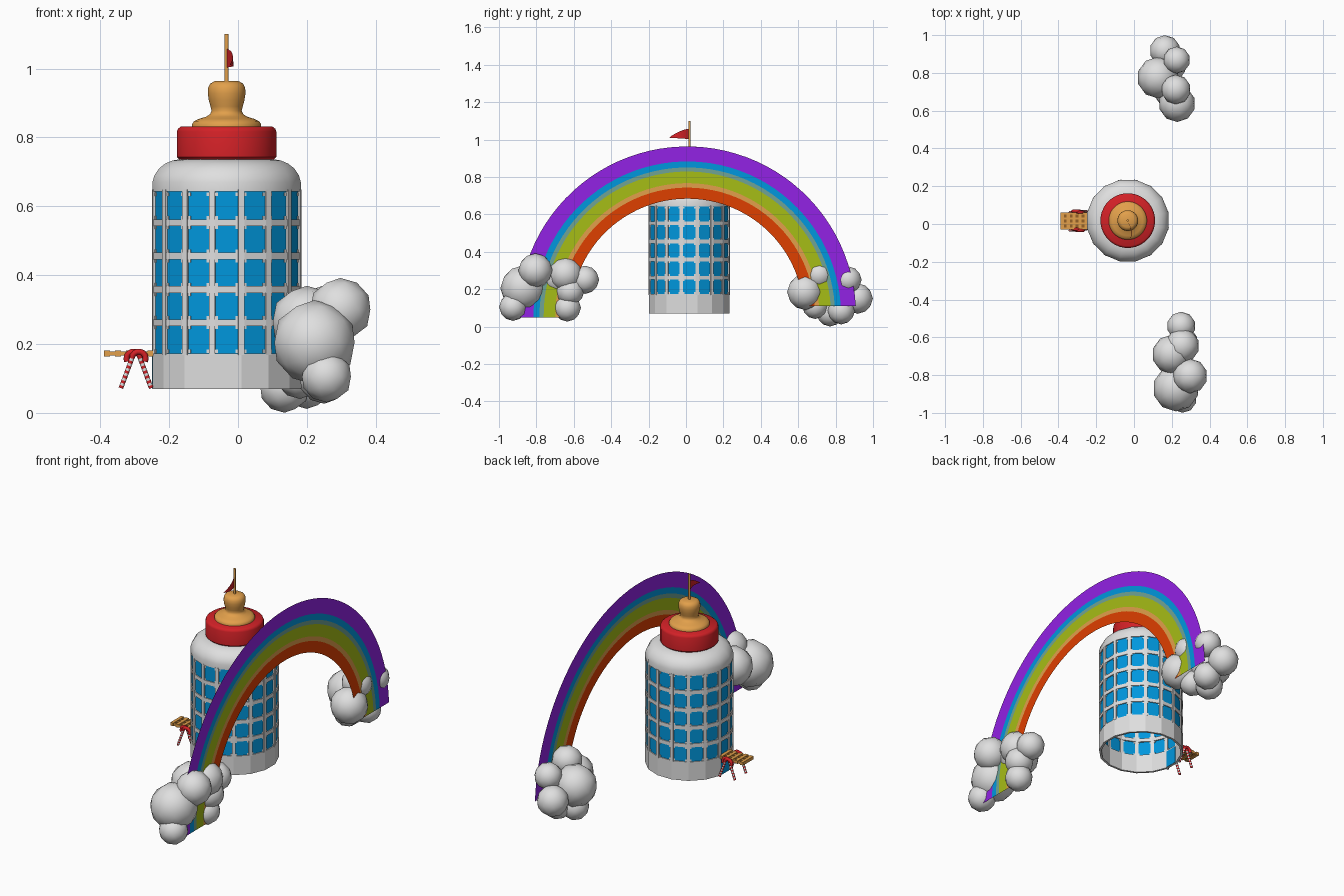
import bpy, bmesh, math
from mathutils import Vector, Matrix

if "Cube" in bpy.data.objects:
    bpy.data.objects.remove(bpy.data.objects["Cube"])

CX, CY = -0.033, 0.018          # tower axis
SIDES, APO = 16, 0.2155
RC = APO / math.cos(math.pi / SIDES)


def mat(name, r, g, b):
    m = bpy.data.materials.new(name)
    m.diffuse_color = (r, g, b, 1)
    m.use_nodes = True
    m.node_tree.nodes["Principled BSDF"].inputs["Base Color"].default_value = m.diffuse_color
    return m


WHITE = mat("white", 0.74, 0.74, 0.74)
BLUE = mat("window_blue", 0.0, 0.31, 0.73)
RED = mat("red", 0.65, 0.015, 0.02)
TAN = mat("tan", 0.76, 0.35, 0.07)
BROWN = mat("brown", 0.30, 0.12, 0.02)
PURPLE = mat("purple", 0.29, 0.016, 0.78)
TEAL = mat("grey_teal", 0.16, 0.37, 0.30)
GREEN = mat("yellow_green", 0.38, 0.51, 0.008)
ORANGE = mat("orange_red", 0.74, 0.05, 0.0)


def finish(name, bm, mats, smooth=None, fix=True):
    if fix:
        bmesh.ops.recalc_face_normals(bm, faces=bm.faces[:])
    me = bpy.data.meshes.new(name)
    bm.to_mesh(me)
    bm.free()
    for m in mats:
        me.materials.append(m)
    ob = bpy.data.objects.new(name, me)
    bpy.context.collection.objects.link(ob)
    if smooth:
        bpy.ops.object.select_all(action='DESELECT')
        ob.select_set(True)
        bpy.context.view_layer.objects.active = ob
        bpy.ops.object.shade_smooth_by_angle(angle=math.radians(smooth))
    return ob


def ring_skin(bm, profile, n, closed=False):
    off = math.pi / n
    rings = [[bm.verts.new((CX + r * math.cos(off + 2 * math.pi * i / n),
                            CY + r * math.sin(off + 2 * math.pi * i / n), z))
              for i in range(n)] for r, z in profile]
    pairs = list(zip(rings, rings[1:]))
    if closed:
        pairs.append((rings[-1], rings[0]))
    for a, b in pairs:
        for i in range(n):
            j = (i + 1) % n
            bm.faces.new((a[i], a[j], b[j], b[i]))


def lathe(name, profile, n, m, smooth=None, closed=False):
    bm = bmesh.new()
    ring_skin(bm, profile, n, closed)
    bmesh.ops.remove_doubles(bm, verts=bm.verts[:], dist=1e-5)
    return finish(name, bm, [m], smooth)


def box(bm, loc, size, rot=0.0):
    bmesh.ops.create_cube(bm, size=1, matrix=Matrix.Translation(loc)
                          @ Matrix.Rotation(rot, 4, 'Z') @ Matrix.Diagonal((*size, 1)))


def radial(r, a, z):
    return Vector((CX + r * math.cos(a), CY + r * math.sin(a), z))


# tower base, glass and shoulder
lathe("tower_base", [(RC, 0.07), (RC, 0.173), (RC - .012, 0.173), (RC - .012, 0.07)],
      SIDES, WHITE, closed=True)
lathe("window_glass", [(RC - .005, 0.165), (RC - .005, 0.65)], SIDES, BLUE)
lathe("tower_shoulder", [(RC - .012, 0.643), (RC, 0.643), (RC, 0.67), (RC - .006, 0.69),
                         (.200, .710), (.182, .724), (.160, .733), (.135, .737), (0, .737)],
      SIDES, WHITE, 40)

# glass door under the canopy
bm = bmesh.new()
box(bm, (CX - APO + .006, CY, .118), (.015, .070, .094))
finish("door_glass", bm, [BLUE])

# window lattice: uprights, rings and small corner tabs
bm = bmesh.new()
Z0, PITCH = 0.165, 0.0968
for i in range(SIDES):
    corner = 2 * math.pi * (i + .5) / SIDES
    box(bm, radial(RC - .006, corner, 0.408), (.012, .018, .48), corner)
    mid = 2 * math.pi * i / SIDES
    side = Vector((-math.sin(mid), math.cos(mid), 0))
    for k in range(5):
        for s in (-1, 1):
            for t in (-1, 1):
                p = radial(APO - .005, mid, Z0 + PITCH * (k + .5) + t * .0345) + side * s * .0305
                box(bm, p, (.004, .010, .010), mid)
for k in range(1, 5):
    z = Z0 + PITCH * k
    ring_skin(bm, [(RC, z - .01), (RC, z + .01), (RC - .012, z + .01), (RC - .012, z - .01)],
              SIDES, True)
finish("window_lattice", bm, [WHITE])

# red collar, rubber top and flagpole
lathe("collar", [(0, .736), (.138, .736), (.145, .743), (.145, .817), (.142, .825),
                 (.134, .831), (0, .831)], 32, RED, 40)
lathe("rubber_top", [(0, .828), (.101, .828), (.101, .838), (.095, .847), (.080, .854),
                     (.060, .860), (.048, .868), (.044, .877), (.047, .890), (.052, .908),
                     (.055, .928), (.054, .944), (.048, .956), (.036, .963), (0, .964)],
      32, TAN, 50)
lathe("flagpole", [(0, .95), (.0062, .95), (.0062, 1.1), (0, 1.1)], 8, TAN, 60)

# wavy pennant
bm = bmesh.new()
prev = None
for i in range(9):
    t = i / 8
    x = CX + .018 * math.sin(t * 2.6)
    y = CY - .004 - .105 * t
    pair = [bm.verts.new((x, y, 1.058 - .048 * t + .03 * t * (1 - t))),
            bm.verts.new((x + .010 * t * (1 - t), y, 1.003 + .007 * t))]
    if prev:
        bm.faces.new((prev[0], prev[1], pair[1], pair[0]))
    prev = pair
finish("flag", bm, [RED], 60)

# flat rainbow arch, ends cut level
bm = bmesh.new()
radii = [.902, .822, .790, .768, .706, .682, .623]
N = 48
rows = []
for r in radii:
    a0, a1 = math.asin(.05 / r), math.pi + math.asin(.012 / r)
    angles = [a0 + (a1 - a0) * i / N for i in range(N + 1)]
    rows.append([bm.verts.new((.28, .007 + r * math.cos(a), .061 + r * math.sin(a)))
                 for a in angles])
for b in range(6):
    for i in range(N):
        f = bm.faces.new((rows[b][i], rows[b][i + 1], rows[b + 1][i + 1], rows[b + 1][i]))
        f.material_index = b
finish("rainbow", bm, [PURPLE, BLUE, TEAL, GREEN, TAN, ORANGE], fix=False)


# clouds: clusters of coarse balls (x, y, z, radius)
def cloud(name, balls):
    bm = bmesh.new()
    for x, y, z, r in balls:
        bmesh.ops.create_icosphere(bm, subdivisions=2, radius=r * 1.02,
                                   matrix=Matrix.Translation((x, y, z)))
    finish(name, bm, [WHITE], 60)


cloud("cloud_front", [(.297, -.805, .300, .090), (.222, -.87, .205, .120),
                      (.257, -.925, .105, .073), (.200, -.69, .265, .102),
                      (.254, -.645, .280, .090), (.250, -.54, .250, .074),
                      (.260, -.62, .190, .075), (.250, -.635, .100, .072)])
cloud("cloud_back", [(.228, .637, .185, .095), (.222, .712, .277, .077),
                     (.127, .775, .190, .108), (.226, .868, .250, .070),
                     (.164, .918, .150, .080), (.135, .770, .074, .072),
                     (.200, .830, .085, .072), (.180, .690, .110, .068)])

# waffle canopy over the door
bm = bmesh.new()
box(bm, (-.320, .016, .171), (.128, .088, .007))
finish("waffle_sheet", bm, [BROWN])
bm = bmesh.new()
for i in range(5):
    box(bm, (-.380 + .0315 * i, .016, .172), (.017, .092, .017))
for j in range(4):
    box(bm, (-.320, -.023 + .026 * j, .172), (.130, .011, .012))
finish("waffle_ribs", bm, [TAN])


# striped canes crossing under the canopy
def cane(name, y, s):
    pts = []
    foot, top = Vector((-.296 + s * .044, y, .072)), Vector((-.296 + s * .012, y, .158))
    for i in range(13):
        pts.append(foot.lerp(top, i / 12))
    c = top + Vector((-s * .020, 0, 0))
    for i in range(1, 9):
        a = math.pi * 1.15 * i / 8
        pts.append(c + Vector((s * .020 * math.cos(a), 0, .020 * math.sin(a))))
    bm = bmesh.new()
    prev = None
    for i, p in enumerate(pts):
        d = (pts[min(i + 1, len(pts) - 1)] - pts[max(i - 1, 0)]).normalized()
        u, v = Vector((0, 1, 0)), d.cross(Vector((0, 1, 0)))
        rad = .0085 if i > 12 else .0068
        ring = [bm.verts.new(p + rad * (u * math.cos(k * math.pi / 4)
                                        + v * math.sin(k * math.pi / 4))) for k in range(8)]
        if prev:
            for k in range(8):
                f = bm.faces.new((prev[k], prev[(k + 1) % 8], ring[(k + 1) % 8], ring[k]))
                f.material_index = 1 if i > 12 else i % 2
        else:
            bm.faces.new(ring)
        prev = ring
    bm.faces.new(prev)
    finish(name, bm, [WHITE, RED], 50)


for side, y in (("front", -.034), ("back", .062)):
    cane("cane_outer_" + side, y, -1)
    cane("cane_inner_" + side, y + .006, 1)
